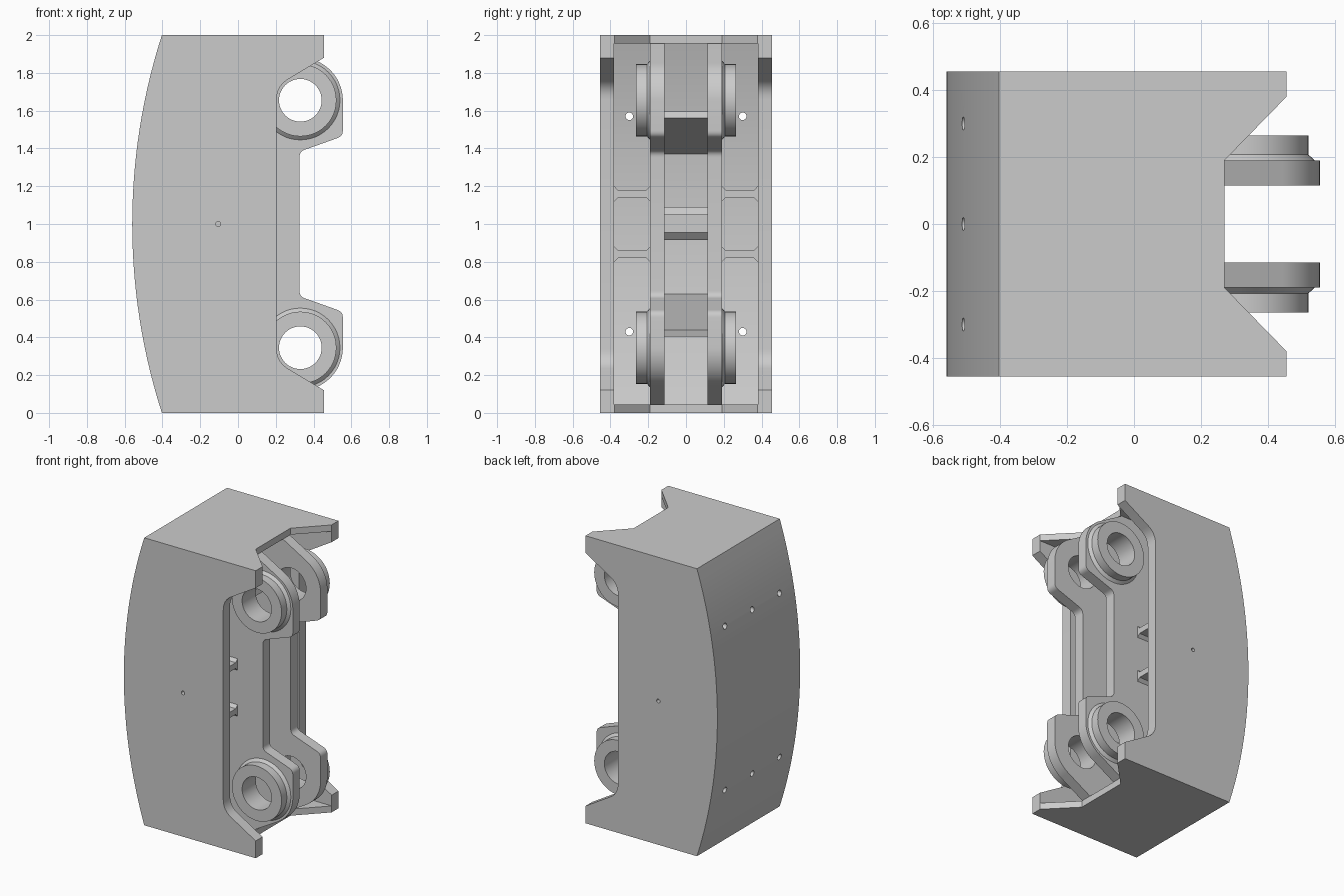
import bpy, bmesh, math
from mathutils import Vector, Matrix

if "Cube" in bpy.data.objects:
    bpy.data.objects.remove(bpy.data.objects["Cube"])

R, CX = 3.263, 2.703          # curved back: radius and centre x (centre z = 1)
PINS = (0.345, 1.655)         # pin heights
PIN_X = 0.33


def finish(name, bm):
    bmesh.ops.recalc_face_normals(bm, faces=bm.faces)
    me = bpy.data.meshes.new(name)
    bm.to_mesh(me)
    bm.free()
    ob = bpy.data.objects.new(name, me)
    bpy.context.collection.objects.link(ob)
    return ob


def prism(name, pts, axis, lo, hi):
    """Extrude a 2D outline along an axis (x: y,z / y: x,z / z: x,y)."""
    def put(a, b, h):
        return {'x': (h, a, b), 'y': (a, h, b), 'z': (a, b, h)}[axis]
    bm = bmesh.new()
    low = [bm.verts.new(put(a, b, lo)) for a, b in pts]
    top = [bm.verts.new(put(a, b, hi)) for a, b in pts]
    bm.faces.new(low)
    bm.faces.new(top)
    n = len(pts)
    for i in range(n):
        j = (i + 1) % n
        bm.faces.new((low[i], low[j], top[j], top[i]))
    return finish(name, bm)


def circle(cx, cz, r, n=48):
    return [(cx + r * math.cos(2 * math.pi * i / n), cz + r * math.sin(2 * math.pi * i / n)) for i in range(n)]


def back_arc(r, z0, z1, n=28):
    zs = [z0 + (z1 - z0) * i / n for i in range(n + 1)]
    return [(CX - math.sqrt(r * r - (z - 1) ** 2), z) for z in zs]


def fillet(a, c, b, d, n=6):
    """Rounded corner at c between a and b, starting d away from it."""
    a, c, b = Vector(a), Vector(c), Vector(b)
    p, q = c + (a - c).normalized() * d, c + (b - c).normalized() * d
    out = []
    for i in range(n + 1):
        t = i / n
        out.append(tuple(p * (1 - t) ** 2 + c * 2 * t * (1 - t) + q * t * t))
    return out


def mirrored(half):
    """Continue a lower-half outline (bottom to middle) over z = 1."""
    return half + [(x, 2 - z) for x, z in reversed(half)]


def cut(ob, cutters):
    bpy.context.view_layer.objects.active = ob
    for c in cutters:
        m = ob.modifiers.new("cut", 'BOOLEAN')
        m.operation, m.solver, m.object = 'DIFFERENCE', 'EXACT', c
        bpy.ops.object.modifier_apply(modifier=m.name)
    for c in cutters:
        bpy.data.objects.remove(c)


# Hollow shell: curved back, two cheeks with open window, notched end plates
half = [(0.455, 0), (0.455, 0.12)] + fillet((0.455, 0.12), (0.205, 0.27), (0.205, 1), 0.07)
shell = prism("shell", mirrored(half) + back_arc(R, 2, 0), 'y', -0.455, 0.455)
cavity = prism("cavity", back_arc(R - 0.05, 0.045, 1.955) + [(1, 1.955), (1, 0.045)], 'y', -0.38, 0.38)
notch = prism("notch", [(0.27, -0.19), (0.27, 0.19), (0.475, 0.4), (0.7, 0.4), (0.7, -0.4), (0.475, -0.4)],
              'z', -0.2, 2.2)
# the notch flares to 0.38 at the cheeks; keep the cheeks themselves untouched
holes = [prism("back_hole", circle(y, z, 0.02, 20), 'x', -0.7, -0.3)
         for y in (-0.3, 0, 0.3) for z in (0.43, 1.57)]
holes.append(prism("side_hole", circle(-0.105, 1, 0.013, 20), 'y', -0.6, 0.6))
cut(shell, [cavity, notch] + holes)

# Lug plates: long webs with a rounded ear at each end
lug = [(0.26, 0.045)]
for i in range(15):
    a = math.radians(-60 + 60 * i / 14)
    lug.append((PIN_X + 0.225 * math.cos(a), PINS[0] + 0.225 * math.sin(a)))
lug += fillet((0.555, 0.4), (0.555, 0.535), (0.325, 0.617), 0.03)
lug += fillet((0.555, 0.535), (0.325, 0.617), (0.325, 1), 0.03)
lug_outline = mirrored(lug) + back_arc(R - 0.04, 1.955, 0.045)

for side, s in (("front", -1), ("rear", 1)):
    web = prism(side + "_lug_plate", lug_outline, 'y', *sorted((s * 0.115, s * 0.19)))
    cut(web, [prism("bore", circle(PIN_X, z, 0.113), 'y', -0.5, 0.5) for z in PINS])

    # Bosses: lathed ring with a sloped weld at its foot
    for where, z in zip(("lower", "upper"), PINS):
        bm = bmesh.new()
        profile = [(0.113, 0.188), (0.212, 0.188), (0.191, 0.207), (0.191, 0.265), (0.113, 0.265)]
        vs = [bm.verts.new((r, s * y, 0)) for r, y in profile]
        es = [bm.edges.new((vs[i], vs[(i + 1) % 5])) for i in range(5)]
        bmesh.ops.spin(bm, geom=vs + es, cent=(0, 0, 0), axis=(0, 1, 0), angle=2 * math.pi,
                       steps=48, use_merge=True)
        bmesh.ops.remove_doubles(bm, verts=bm.verts, dist=1e-5)
        bmesh.ops.translate(bm, verts=bm.verts, vec=(PIN_X, 0, z))
        finish(f"{where}_{side}_boss", bm)

    # Outer ribs between cheek and lug plate, flared at the welds
    for where, z in (("lower", 0.84), ("upper", 1.16)):
        h, f = 0.02, 0.02
        ys = (0.19, 0.19 + f, 0.38 - f, 0.38)
        hs = (h + f, h, h, h + f)
        pts = [(s * y, z + k) for y, k in zip(ys, hs)]
        pts += [(s * y, z - k) for y, k in reversed(list(zip(ys, hs)))]
        prism(f"{where}_{side}_rib", pts, 'x', -0.53, 0.13)

# Middle stiffener and sloped stiffeners between the lug plates
prism("middle_rib", [(-0.54, 0.915), (-0.475, 0.915), (-0.44, 0.955), (0.13, 0.955), (0.13, 1.05),
                     (-0.44, 1.05), (-0.475, 1.09), (-0.54, 1.09)], 'y', -0.115, 0.115)
slope = [(-0.52, 0.64), (0.13, 0.44), (0.12, 0.405), (-0.51, 0.60)]
prism("lower_sloped_rib", slope, 'y', -0.115, 0.115)
prism("upper_sloped_rib", [(x, 2 - z) for x, z in slope], 'y', -0.115, 0.115)

# Smooth the curved faces, keep the plate edges sharp
bpy.ops.object.select_all(action='DESELECT')
for ob in bpy.data.objects:
    ob.select_set(True)
bpy.context.view_layer.objects.active = shell
bpy.ops.object.shade_smooth_by_angle(angle=math.radians(25))
